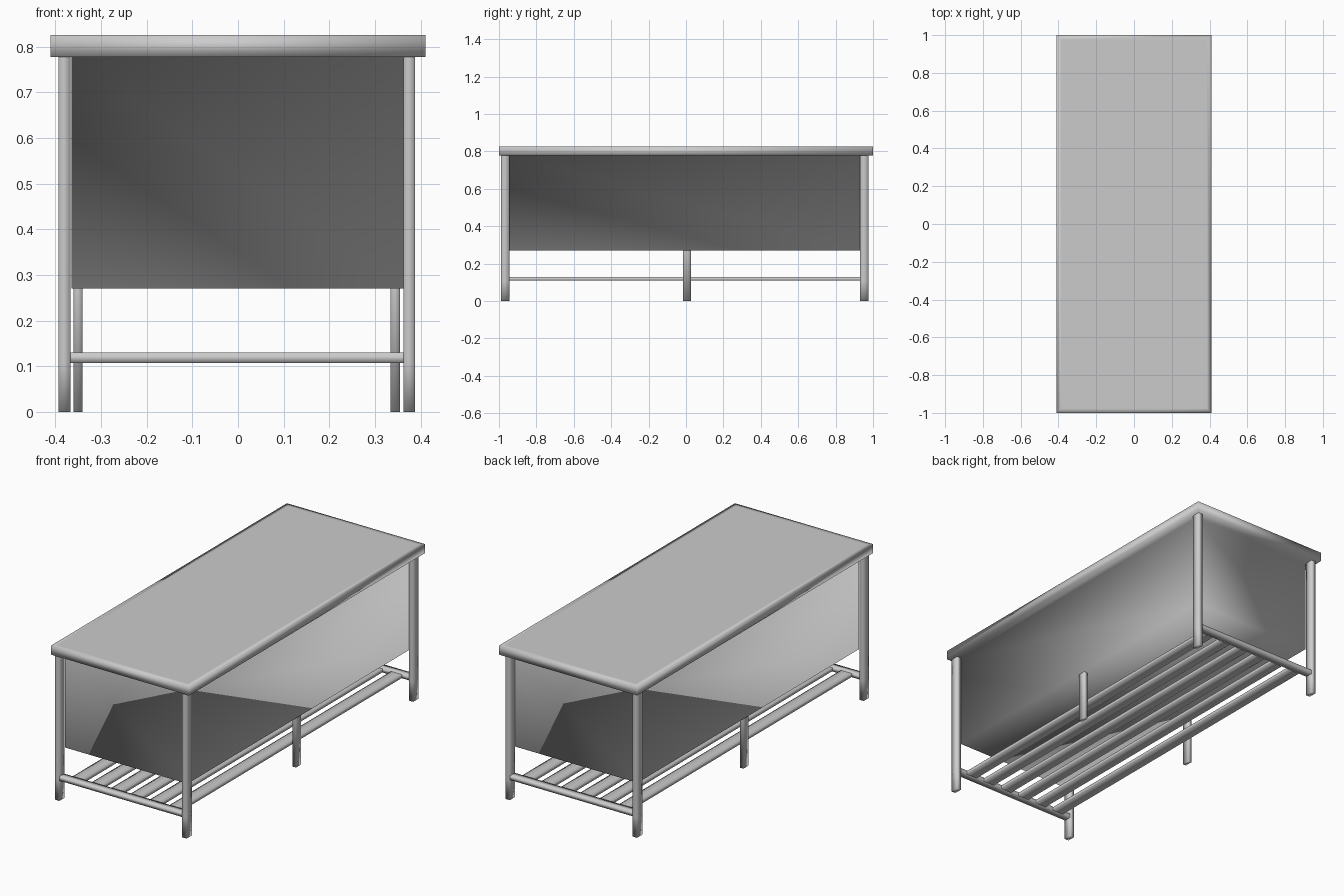
import bpy, bmesh

if "Cube" in bpy.data.objects:
    bpy.data.objects.remove(bpy.data.objects["Cube"])


def finish(bm, name):
    """Turn a bmesh into a fully smooth-shaded object."""
    me = bpy.data.meshes.new(name)
    for f in bm.faces:
        f.smooth = True
    bm.to_mesh(me)
    bm.free()
    ob = bpy.data.objects.new(name, me)
    bpy.context.collection.objects.link(ob)
    return ob


def cube(x, y, z):
    """Bmesh box from (min, max) ranges on each axis."""
    bm = bmesh.new()
    bmesh.ops.create_cube(bm, size=1)
    for v in bm.verts:
        for i, r in enumerate((x, y, z)):
            v.co[i] = r[0] if v.co[i] < 0 else r[1]
    bm.normal_update()
    return bm


def drop_faces(bm, axis, signs):
    """Open the box where its ends are buried in another part."""
    bmesh.ops.delete(bm, context='FACES_ONLY', geom=[
        f for f in bm.faces if round(f.normal[axis]) in signs])


def leg(name, x, y, top, loops=()):
    bm = cube(x, y, (0, top))
    for z in loops:
        bmesh.ops.bisect_plane(bm, geom=bm.verts[:] + bm.edges[:] + bm.faces[:],
                               plane_co=(0, 0, z), plane_no=(0, 0, 1))
    bm.normal_update()
    drop_faces(bm, 2, (1,))
    finish(bm, name)


def bar(name, x, y, z, axis):
    bm = cube(x, y, z)
    drop_faces(bm, axis, (-1, 1))
    finish(bm, name)


# Table top slab with the closed body extruded from its underside
BODY_X, BODY_Y = (-0.364, 0.362), (-0.945, 0.93)
bm = cube((-0.41, 0.41), (-1, 1), (0.777, 0.825))
upper = max(bm.faces, key=lambda f: f.normal.z)
under = min(bm.faces, key=lambda f: f.normal.z)
bmesh.ops.inset_region(bm, faces=[upper], thickness=0.035)
bmesh.ops.inset_region(bm, faces=[under], thickness=0.045)
for v in under.verts:
    v.co.x = BODY_X[v.co.x > 0]
    v.co.y = BODY_Y[v.co.y > 0]
floor = bmesh.ops.extrude_discrete_faces(bm, faces=[under])["faces"][0]
for v in floor.verts:
    v.co.z = 0.27
finish(bm, "table_top_and_body")

# Corner legs, centre legs and end rails
LEG_X = {"left": (-0.393, -0.367), "right": (0.362, 0.388)}
MID_X = {"left": (-0.36, -0.34), "right": (0.334, 0.355)}
LEG_Y = {"front": (-0.99, -0.945), "back": (0.93, 0.976)}
for end, y in LEG_Y.items():
    for side, x in LEG_X.items():
        leg(f"{end}_{side}_leg", x, y, 0.777, (0.107, 0.13))
    bar(f"{end}_rail", (-0.37, 0.365), (y[0] + 0.003, y[1] - 0.003),
        (0.107, 0.13), 0)
for side, x in MID_X.items():
    leg(f"middle_{side}_leg", x, (-0.016, 0.028), 0.27)

# Slatted lower shelf
COUNT, WIDTH, EDGE = 6, 0.065, 0.32
pitch = (2 * EDGE - WIDTH) / (COUNT - 1)
for i in range(COUNT):
    x0 = -EDGE + i * pitch
    bar(f"shelf_slat_{i + 1}", (x0, x0 + WIDTH), (-0.95, 0.935),
        (0.109, 0.127), 1)
